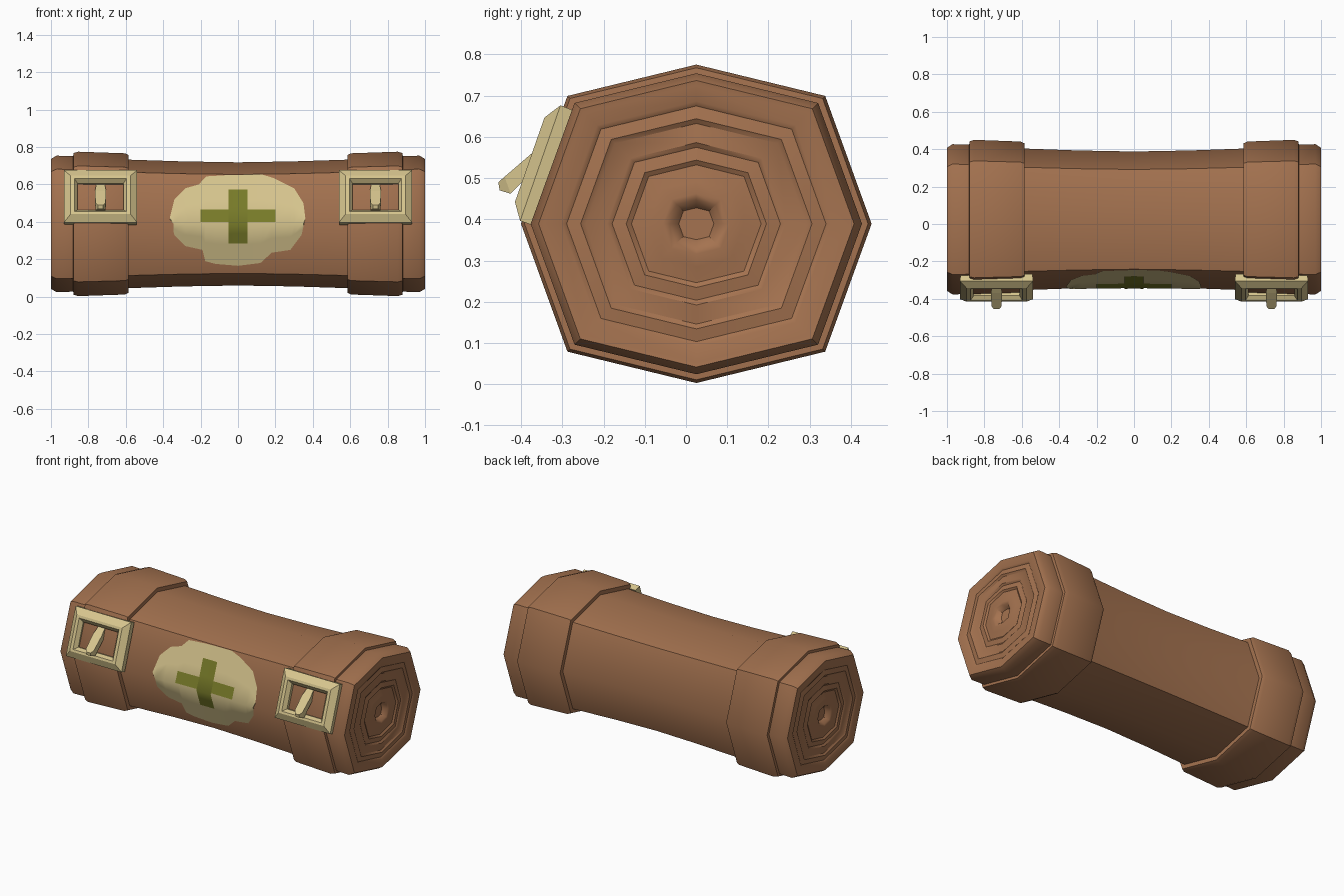
import bpy, bmesh, math
from mathutils import Vector

if "Cube" in bpy.data.objects:
    bpy.data.objects.remove(bpy.data.objects["Cube"])

CY, CZ = 0.025, 0.389                       # axis of the octagonal roll
DX, DZ = 0.3125, 0.31
OCT = [(0, .386), (DX, DZ), (.425, 0), (DX, -DZ), (0, -.386), (-DX, -DZ), (-.425, 0), (-DX, DZ)]


def material(name, col):
    m = bpy.data.materials.new(name)
    m.diffuse_color = (*col, 1)
    m.use_nodes = True
    m.node_tree.nodes["Principled BSDF"].inputs["Base Color"].default_value = m.diffuse_color
    return m


BROWN = material("brown leather", (.376, .171, .080))
TAN = material("cream", (.68, .56, .27))
GREEN = material("olive green", (.188, .198, .022))


def make(name, verts, faces, mat, smooth=None, recalc=True):
    me = bpy.data.meshes.new(name)
    me.from_pydata(verts, [], faces)
    me.materials.append(mat)
    ob = bpy.data.objects.new(name, me)
    bpy.context.collection.objects.link(ob)
    if recalc:
        bm = bmesh.new()
        bm.from_mesh(me)
        bmesh.ops.recalc_face_normals(bm, faces=bm.faces)
        bm.to_mesh(me)
        bm.free()
    if smooth:
        bpy.ops.object.select_all(action='DESELECT')
        ob.select_set(True)
        bpy.context.view_layer.objects.active = ob
        bpy.ops.object.shade_smooth_by_angle(angle=math.radians(smooth))
    return ob


def loft(name, stations, mat):
    """Octagonal rings at (x, scale), closed at both ends."""
    verts = [(x, CY + y * s, CZ + z * s) for x, s in stations for y, z in OCT]
    n = len(stations)
    faces = [(r * 8 + i, r * 8 + (i + 1) % 8, r * 8 + 8 + (i + 1) % 8, r * 8 + 8 + i)
             for r in range(n - 1) for i in range(8)]
    faces += [tuple(range(8)), tuple(range(n * 8 - 8, n * 8))]
    return make(name, verts, faces, mat, smooth=42)


# Rolled body with ridged end caps
SIDE = [(0, .853), (.3, .866), (.585, .89), (.88, .938), (.97, .945), (1.0, .90)]
CAP = [(.998, .87), (.998, .77), (.990, .74), (.996, .66), (.988, .63), (.994, .51),
       (.986, .48), (.992, .40), (.984, .37), (.990, .27), (.997, .19), (.992, .15), (.965, .10)]
half = SIDE + CAP
loft("rolled_body", [(-x, s) for x, s in reversed(half[1:])] + half, BROWN)

# Straps around both ends
for side, label in ((-1, "left"), (1, "right")):
    loft(label + "_strap", [(side * x, s) for x, s in
         ((.585, .85), (.585, .955), (.605, .978), (.855, 1.0), (.88, .98), (.882, .90))], BROWN)

# Buckle frame of the sloping upper front face: local axes along x, up the slope, outward
MID = Vector((0, -.3425, .5425))
UP = Vector((0, .33, .945)).normalized()
OUT = Vector((0, -.945, .33)).normalized()


def buckle(cx, label):
    def P(a, u, n):
        return Vector((cx + a, 0, 0)) + MID + UP * u + OUT * n
    # frame cross-section: half width, top, bottom, height
    prof = [(.192, .137, -.158, -.032), (.196, .139, -.158, .008), (.160, .098, -.119, .035),
            (.140, .082, -.105, .035), (.122, .062, -.088, .012), (.122, .062, -.088, -.032)]
    verts = [P(a, u, h) for w, t, b, h in prof for a, u in ((-w, b), (w, b), (w, t), (-w, t))]
    k = len(prof)
    faces = [(r * 4 + i, r * 4 + (i + 1) % 4, (r + 1) % k * 4 + (i + 1) % 4, (r + 1) % k * 4 + i)
             for r in range(k) for i in range(4)]
    make(label + "_buckle_frame", verts, faces, TAN)
    # prong: side outline swept across its width
    rings = [(.022, (-.315, .605), (-.315, .55)), (.030, (-.368, .565), (-.373, .515)),
             (.027, (-.440, .503), (-.425, .462)), (.014, (-.455, .490), (-.452, .470))]
    verts = [(cx + s * w, y, z) for w, hi, lo in rings
             for s, (y, z) in ((-1, hi), (1, hi), (1, lo), (-1, lo))]
    faces = [(r * 4 + i, r * 4 + (i + 1) % 4, r * 4 + 4 + (i + 1) % 4, r * 4 + 4 + i)
             for r in range(3) for i in range(4)] + [(0, 1, 2, 3), (12, 13, 14, 15)]
    make(label + "_buckle_prong", verts, faces, TAN)


buckle(-.735, "left")
buckle(.735, "right")


# Emblem plates that follow the front of the body
def lerp(table, x):
    for (x0, v0), (x1, v1) in zip(table, table[1:]):
        if x <= x1:
            return v0 + (v1 - v0) * (x - x0) / (x1 - x0)
    return table[-1][1]


def plate(name, xs, top, bottom, lift, mat):
    verts, faces = [], []
    for x in xs:
        s = lerp(SIDE, abs(x))
        edge = DZ * s - .002
        lo, hi = max(bottom(x) - CZ, -edge), min(top(x) - CZ, edge)
        mid = min(max(0, lo), hi)
        for z in (lo, (lo + mid) / 2, mid, (mid + hi) / 2, hi):
            y = CY - .425 * s + abs(z) * (.425 - DX) / DZ
            verts.append((x, y - lift, z + CZ))
    for c in range(len(xs) - 1):
        for r in range(4):
            q = [c * 5 + r, c * 5 + 5 + r, c * 5 + 6 + r, c * 5 + 1 + r]
            a, b, d, e = (Vector(verts[i]) for i in q)
            if (d - a).cross(e - b).length > 1e-6:
                faces.append(q)
    make(name, verts, faces, mat, smooth=42, recalc=False)


TOP = [(-.365, .42), (-.34, .52), (-.28, .58), (-.21, .60), (-.17, .643), (-.06, .65), (0, .66),
       (.13, .655), (.2, .63), (.3, .58), (.35, .5), (.36, .42)]
BOT = [(-.365, .42), (-.34, .33), (-.28, .27), (-.19, .25), (-.175, .19), (-.12, .175), (0, .165),
       (.12, .18), (.18, .235), (.28, .25), (.34, .33), (.36, .42)]
xs = sorted({x for x, _ in TOP + BOT})
plate("cream_patch", xs, lambda x: lerp(TOP, x), lambda x: lerp(BOT, x), .004, TAN)
plate("cross_upright", [-.05, 0, .05], lambda x: .572, lambda x: .285, .008, GREEN)
for s, label in ((-1, "left"), (1, "right")):
    plate("cross_%s_arm" % label, sorted([s * .05, s * .2]),
          lambda x: .465, lambda x: .398, .008, GREEN)
